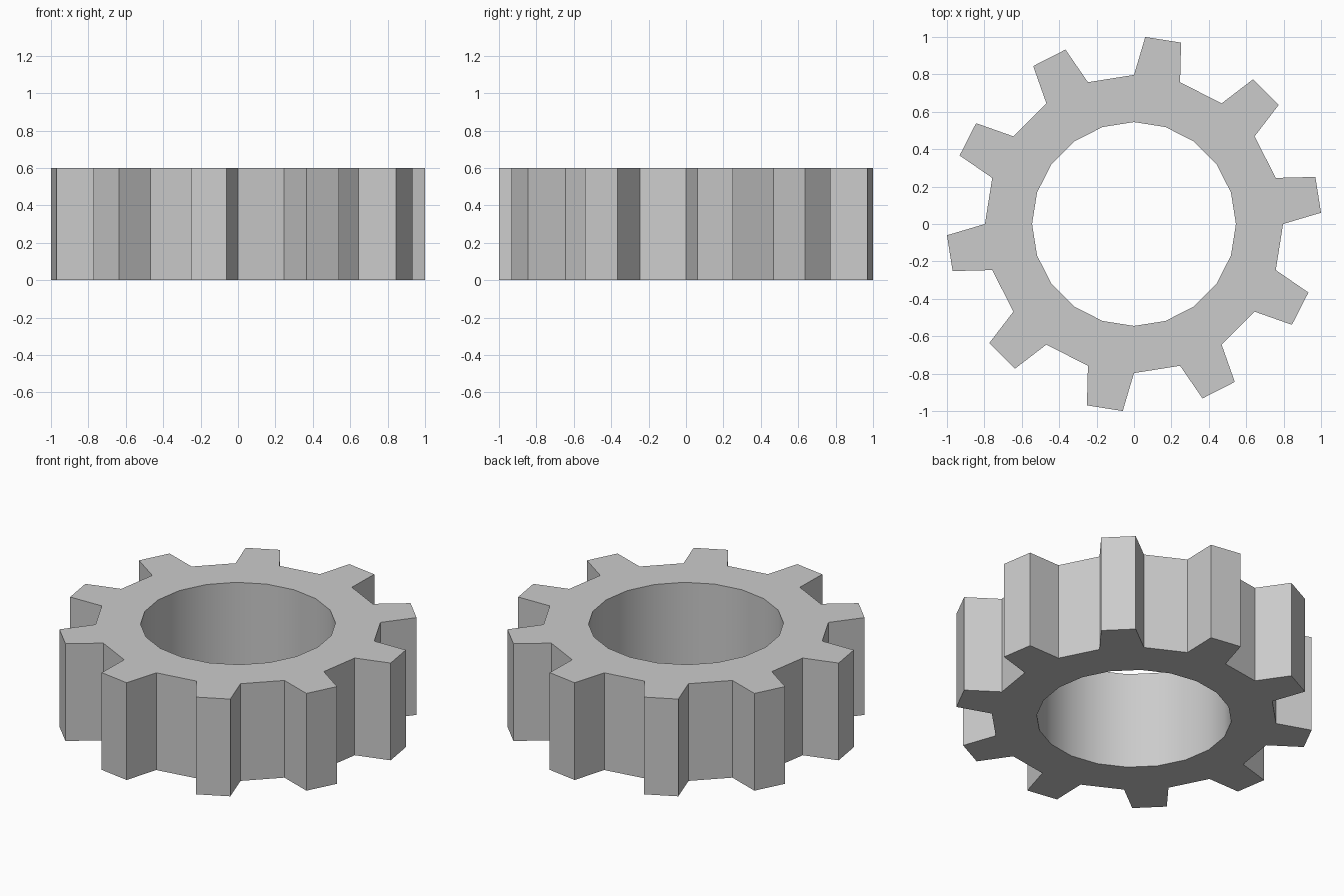
import bpy, bmesh
from math import radians, cos, sin

if "Cube" in bpy.data.objects:
    bpy.data.objects.remove(bpy.data.objects["Cube"])

TEETH, HEIGHT = 10, 0.6
R_BORE, R_ROOT, R_TIP = 0.545, 0.797, 1.0018
STEP = 180 / TEETH          # angle of one tooth or one gap
TIP_HALF = 5.55             # half the angular width of a tooth tip

bm = bmesh.new()

def point(radius, degrees):
    a = radians(degrees)
    return bm.verts.new((radius * cos(a), radius * sin(a), 0))

# Flat ring with a tooth on every second segment
n = TEETH * 2
bore = [point(R_BORE, i * STEP) for i in range(n)]
root = [point(R_ROOT, i * STEP) for i in range(n)]
for i in range(n):
    j = (i + 1) % n
    bm.faces.new((bore[i], root[i], root[j], bore[j]))
    if i % 2 == 0:
        mid = (i + 0.5) * STEP
        a, b = point(R_TIP, mid - TIP_HALF), point(R_TIP, mid + TIP_HALF)
        bm.faces.new((root[i], a, b, root[j]))

# Raise the profile into a solid
base = bm.faces[:]
ext = bmesh.ops.extrude_face_region(bm, geom=base, use_keep_orig=True)
top = [g for g in ext["geom"] if isinstance(g, bmesh.types.BMVert)]
bmesh.ops.translate(bm, verts=top, vec=(0, 0, HEIGHT))
bmesh.ops.recalc_face_normals(bm, faces=bm.faces)

mesh = bpy.data.meshes.new("gear_ring")
bm.to_mesh(mesh)
bm.free()
gear = bpy.data.objects.new("gear_ring", mesh)
bpy.context.collection.objects.link(gear)

# Smooth bore, crisp teeth
bpy.context.view_layer.objects.active = gear
gear.select_set(True)
bpy.ops.object.shade_smooth_by_angle(angle=radians(30))
